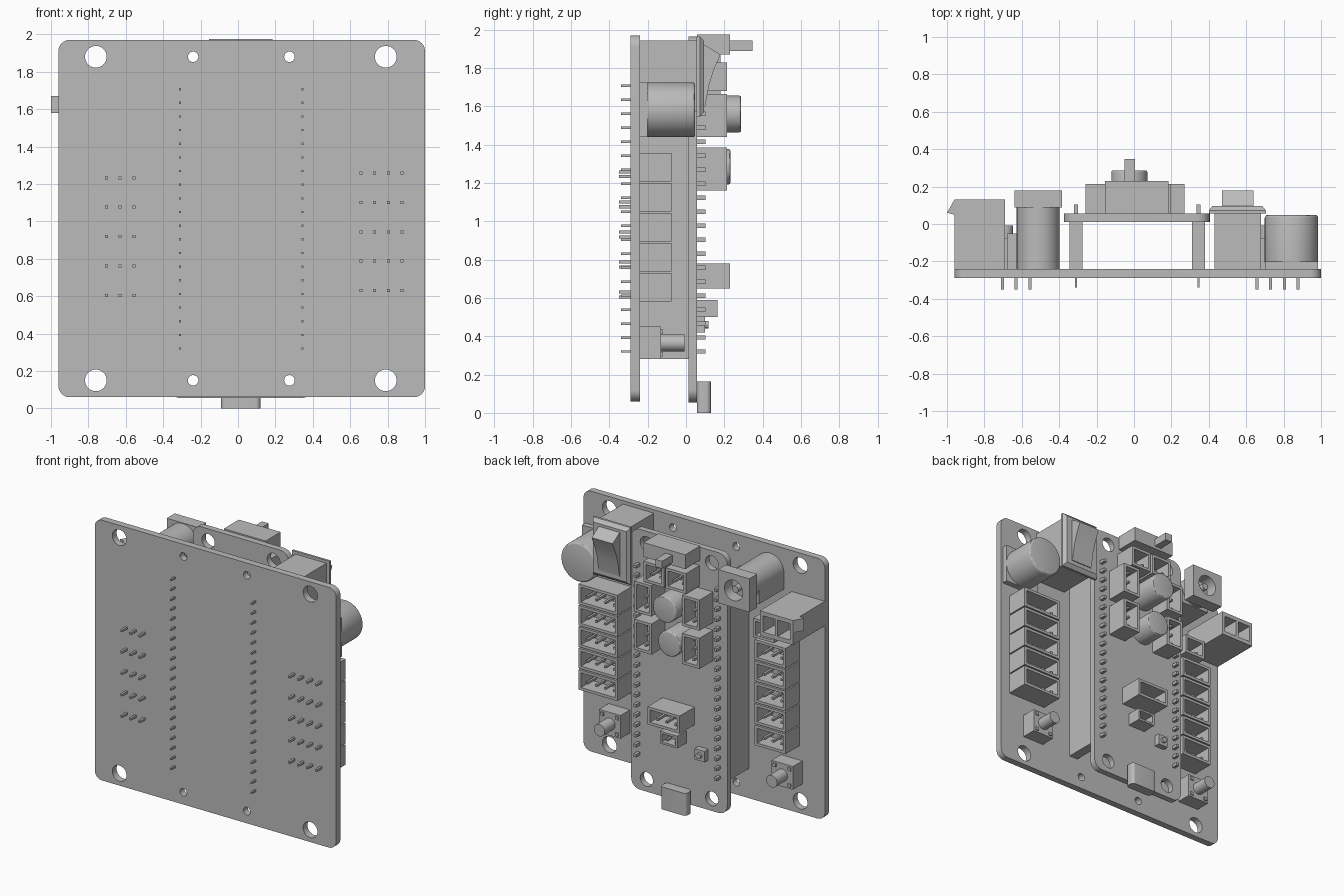
import bpy, bmesh
from math import pi, cos, sin, radians
from mathutils import Matrix, Vector

cube = bpy.data.objects.get("Cube")
if cube:
    bpy.data.objects.remove(cube)

grey = bpy.data.materials.new("plain_grey")
grey.use_nodes = True
grey.diffuse_color = (0.5, 0.5, 0.5, 1)
grey.node_tree.nodes["Principled BSDF"].inputs["Base Color"].default_value = (0.5, 0.5, 0.5, 1)


def add_mesh(name, me):
    ob = bpy.data.objects.new(name, me)
    bpy.context.collection.objects.link(ob)
    me.materials.clear()
    me.materials.append(grey)
    me.shade_smooth()
    me.set_sharp_from_angle(angle=radians(30))
    return ob


def finish(name, bm):
    bmesh.ops.recalc_face_normals(bm, faces=bm.faces)
    me = bpy.data.meshes.new(name)
    bm.to_mesh(me)
    bm.free()
    return add_mesh(name, me)


def fill_box(bm, x, y, z, taper=1):
    """Box from (min, max) pairs; taper scales the outer (+y) face."""
    size = [b - a for a, b in (x, y, z)]
    mid = Vector([(a + b) / 2 for a, b in (x, y, z)])
    for v in bmesh.ops.create_cube(bm, size=1)["verts"]:
        k = taper if v.co.y > 0 else 1
        v.co = Vector((v.co.x * size[0] * k, v.co.y * size[1], v.co.z * size[2] * k)) + mid


def box(name, x, y, z, taper=1):
    bm = bmesh.new()
    fill_box(bm, x, y, z, taper)
    return finish(name, bm)


def pins(name, points, y, r):
    bm = bmesh.new()
    for px, pz in points:
        fill_box(bm, (px - r, px + r), y, (pz - r, pz + r))
    return finish(name, bm)


def cylinder(name, x, z, r, y, bevel=0.0, sides=48):
    bm = bmesh.new()
    mat = Matrix.Translation((x, (y[0] + y[1]) / 2, z)) @ Matrix.Rotation(pi / 2, 4, "X")
    bmesh.ops.create_cone(bm, cap_ends=True, segments=sides, radius1=r, radius2=r,
                          depth=y[1] - y[0], matrix=mat)
    if bevel:
        rim = [e for e in bm.edges if all(v.co.y > y[1] - 1e-4 for v in e.verts)]
        bmesh.ops.bevel(bm, geom=rim, offset=bevel, segments=3, affect="EDGES", profile=0.5)
    return finish(name, bm)


def prism(name, points, offset):
    bm = bmesh.new()
    face = bm.faces.new([bm.verts.new(p) for p in points])
    new = bmesh.ops.extrude_face_region(bm, geom=[face])["geom"]
    bmesh.ops.translate(bm, vec=offset, verts=[g for g in new if isinstance(g, bmesh.types.BMVert)])
    if not face.is_valid or len(bm.faces) < len(points) + 2:
        bm.faces.new([v for v in bm.verts][:len(points)])
    return finish(name, bm)


def rect(x, z, r=0.0):
    """Rectangle outline, with rounded corners when r is given."""
    corners = [(x[1], z[1], 1, 1), (x[0], z[1], -1, 1), (x[0], z[0], -1, -1), (x[1], z[0], 1, -1)]
    if not r:
        return [(c[0], c[1]) for c in corners]
    return [(cx - sx * r + r * cos(pi / 2 * (q + i / 8)), cz - sz * r + r * sin(pi / 2 * (q + i / 8)))
            for q, (cx, cz, sx, sz) in enumerate(corners) for i in range(9)]


def ring(x, z, r, n=32):
    return [(x + r * cos(2 * pi * i / n), z + r * sin(2 * pi * i / n)) for i in range(n)]


def plate(name, loops, y):
    """Flat sheet facing y; the first loop is the outline, the others are holes."""
    cu = bpy.data.curves.new(name, "CURVE")
    cu.dimensions = "2D"
    cu.fill_mode = "BOTH"
    cu.extrude = (y[1] - y[0]) / 2
    for loop in loops:
        sp = cu.splines.new("POLY")
        sp.points.add(len(loop) - 1)
        for p, (a, b) in zip(sp.points, loop):
            p.co = (a, b, 0, 1)
        sp.use_cyclic_u = True
    tmp = bpy.data.objects.new(name + "_outline", cu)
    bpy.context.collection.objects.link(tmp)
    me = bpy.data.meshes.new_from_object(tmp.evaluated_get(bpy.context.evaluated_depsgraph_get()))
    bpy.data.objects.remove(tmp)
    me.transform(Matrix.Translation((0, (y[0] + y[1]) / 2, 0)) @ Matrix.Rotation(pi / 2, 4, "X"))
    bm = bmesh.new()
    bm.from_mesh(me)
    bmesh.ops.remove_doubles(bm, verts=bm.verts, dist=1e-5)
    return finish(name, bm)


def socket(name, x, y, z, count, wall=0.02, upright=False, tail=0.0):
    """Open-topped pin housing with a row of pins; tail pokes the pins out behind."""
    floor = y[0] + 0.03
    box(name + "_floor", x, (y[0], floor), z)
    plate(name + "_wall", [rect(x, z), rect((x[0] + wall, x[1] - wall), (z[0] + wall, z[1] - wall))],
          (floor, y[1]))
    cx, cz = sum(x) / 2, sum(z) / 2
    steps = [(i - (count - 1) / 2) * PITCH for i in range(count)]
    pts = [(cx, cz + s) if upright else (cx + s, cz - 0.025) for s in steps]
    pins(name + "_pins", pts, (y[0] - tail, y[1] - 0.03), 0.008)


PITCH = 0.073
BACK, TOP = -0.24, 0.057      # outer faces of the two boards

# Main board
hole_z = (0.15, 1.88)
holes = [ring(x, z, 0.058) for x in (-0.76, 0.79) for z in hole_z]
holes += [ring(x, z, 0.028) for x in (-0.24, 0.275) for z in hole_z]
plate("main_board", [rect((-0.96, 1.0), (0.06, 1.97), 0.06)] + holes, (-0.29, BACK))

# Upper board on two header strips
holes = [ring(x, z, 0.052) for x in (-0.25, 0.28) for z in (0.145, 1.875)]
plate("upper_board", [rect((-0.375, 0.405), (0.055, 1.965), 0.07)] + holes, (0.012, TOP))
for side, x in (("right", -0.31), ("left", 0.345)):
    box(side + "_header", (x - 0.035, x + 0.035), (BACK, 0.012), (0.28, 1.75))
    row = [(x, 0.32 + PITCH * i) for i in range(20)]
    pins(side + "_header_tails", row, (-0.34, -0.28), 0.006)
    pins(side + "_header_pins", row, (0.05, 0.103), 0.011)

# Rows of wire sockets and the push buttons
for i in range(5):
    z = 0.655 + 0.157 * i
    socket(f"left_socket_{i}", (0.61, 0.925), (BACK, -0.075), (z - 0.074, z + 0.074), 4, tail=0.11)
    z -= 0.025
    socket(f"right_socket_{i}", (-0.755, -0.505), (BACK, -0.075), (z - 0.074, z + 0.074), 3, tail=0.11)
for side, x in (("left", 0.71), ("right", -0.69)):
    box(side + "_button_base", (x - 0.087, x + 0.087), (BACK, -0.13), (0.28, 0.45))
    cylinder(side + "_button", x, 0.365, 0.044, (-0.13, -0.008))
    pins(side + "_button_rivets", [(x + a, 0.365 + b) for a in (-0.06, 0.06) for b in (-0.06, 0.06)],
         (-0.14, -0.122), 0.012)

# Large capacitor
box("large_capacitor_base", (0.70, 0.985), (BACK, -0.2), (1.44, 1.725))
cylinder("large_capacitor", 0.842, 1.582, 0.143, (-0.205, 0.048), bevel=0.015)

# Rocker switch
box("rocker_body", (0.43, 0.68), (BACK, 0.06), (1.57, 1.945))
box("rocker_bezel_rim", (0.4, 0.705), (0.055, 0.072), (1.545, 1.965))
box("rocker_bezel", (0.4, 0.705), (0.072, 0.095), (1.545, 1.965), taper=0.88)
profile = [(0.06, 1.92), (0.1, 1.92), (0.18, 1.87), (0.145, 1.79), (0.12, 1.71), (0.1, 1.6), (0.06, 1.59)]
prism("rocker", [(0.47, y, z) for y, z in profile], (0.17, 0, 0))

# Power jack
cylinder("power_jack_barrel", -0.512, 1.79, 0.115, (BACK, 0.09))
box("power_jack_base", (-0.627, -0.397), (BACK, 0.05), (1.67, 1.79))
plate("power_jack_face", [rect((-0.64, -0.385), (1.665, 1.91)), ring(-0.512, 1.79, 0.075)], (0.088, 0.18))
cylinder("power_jack_pin", -0.512, 1.79, 0.025, (0.08, 0.16), sides=16)

# Power terminal with a sloped side lip
box("terminal_body", (-0.96, -0.69), (BACK, 0.0), (1.49, 1.67))
cells = [rect((x, x + 0.1), (1.52, 1.64)) for x in (-0.935, -0.815)]
plate("terminal_face", [rect((-0.96, -0.69), (1.49, 1.67))] + cells, (0.0, 0.13))
prism("terminal_lip", [(-0.96, 0.13, 1.58), (-1.0, 0.06, 1.58), (-0.96, 0.05, 1.58)], (0, 0, 0.09))
socket("spare_socket", (-0.68, -0.51), (BACK, -0.05), (1.36, 1.5), 2)

# Slide switch
box("slide_switch", (-0.155, 0.185), (TOP, 0.23), (1.87, 1.975))
box("slide_knob", (-0.05, 0.005), (0.23, 0.348), (1.89, 1.945))

# Round capacitors
for name, z, r, y in (("upper", 1.56, 0.096, 0.287), ("lower", 1.285, 0.092, 0.232)):
    cylinder(name + "_round_capacitor", -0.025, z, r, (TOP, y), bevel=0.01)

# Sockets on the upper board
for name, x in (("left", (0.03, 0.195)), ("right", (-0.15, 0.015))):
    socket(name + "_top_socket", x, (TOP, 0.215), (1.68, 1.83), 2)
for name, x in (("left", (0.13, 0.27)), ("right", (-0.26, -0.12))):
    for i, z in enumerate(((1.16, 1.385), (1.44, 1.665))):
        socket(f"{name}_side_socket_{i}", x, (TOP, 0.215), z, 3, upright=True)
socket("lower_socket", (-0.11, 0.15), (TOP, 0.23), (0.65, 0.78), 3)
socket("small_socket", (-0.045, 0.095), (TOP, 0.165), (0.5, 0.59), 2, wall=0.015)

# Tiny reset button and cable port
box("reset_base", (-0.22, -0.14), (TOP, 0.1), (0.42, 0.5))
cylinder("reset_button", -0.18, 0.46, 0.02, (0.1, 0.118), sides=16)
port = [(x, 0.0, y) for x, y in rect((-0.09, 0.12), (TOP, 0.13), 0.025)]
prism("cable_port", [(x, y, z) for x, z, y in port], (0, 0, 0.165))
